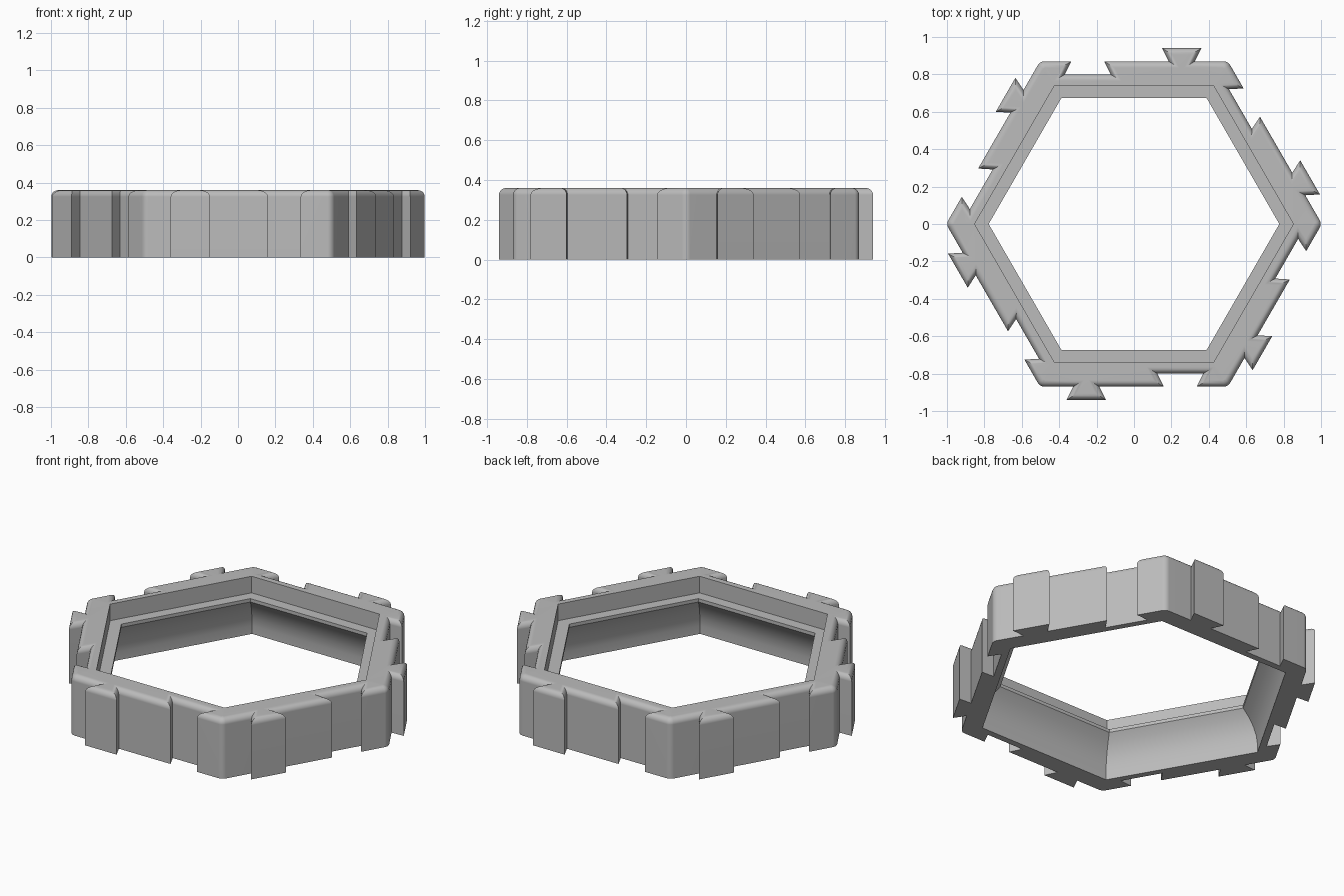
import bpy
import bmesh
import math
from mathutils import Vector, Matrix

cube = bpy.data.objects.get("Cube")
if cube:
    bpy.data.objects.remove(cube, do_unlink=True)

HEIGHT = 0.36
FACE = 0.87        # distance from centre to each outer side
TOOTH = 0.07       # depth of dovetails
FLARE = 0.035      # undercut of dovetails
FILLET = 0.035
ROUND = 0.04       # corner rounding


def corner_arc():
    """Rounded corner at the start of the upper side, running clockwise."""
    corner_x = -FACE * math.tan(math.pi / 6)
    cx = corner_x + ROUND * math.tan(math.pi / 6)
    cy = FACE - ROUND
    return [(cx + ROUND * math.cos(a), cy + ROUND * math.sin(a))
            for a in (math.radians(150 - 20 * i) for i in range(4))]


def outer_outline():
    """Six identical sides, each with one socket and one tab."""
    floor, tip = FACE - TOOTH, FACE + TOOTH
    side = corner_arc() + [
        (-0.335, FACE), (-0.335 - FLARE, floor),
        (-0.16 + FLARE, floor), (-0.16, FACE),
        (0.15 + FLARE, FACE), (0.15, tip),
        (0.36, tip), (0.36 - FLARE, FACE)]
    points = []
    for k in range(6):
        turn = Matrix.Rotation(-k * math.pi / 3, 2)
        points += [turn @ Vector(p) for p in side]
    return points


def inset(points, distance):
    """Move a clockwise outline inward with mitred corners."""
    result = []
    for i, p in enumerate(points):
        a = (p - points[i - 1]).normalized()
        b = (points[(i + 1) % len(points)] - p).normalized()
        n1, n2 = Vector((a.y, -a.x)), Vector((b.y, -b.x))
        result.append(p + (n1 + n2) * (distance / (1 + n1.dot(n2))))
    return result


def hexagon(apothem):
    r = apothem / math.cos(math.pi / 6)
    return [Vector((r * math.cos(k * math.pi / 3), -r * math.sin(k * math.pi / 3)))
            for k in range(6)]


def loft(bm, sections):
    """Join stacked outlines with quads; return first and last rim edges."""
    loops = [[bm.verts.new((p.x, p.y, z)) for p in pts] for pts, z in sections]
    n = len(loops[0])
    for low, high in zip(loops, loops[1:]):
        for i in range(n):
            j = (i + 1) % n
            bm.faces.new((low[i], low[j], high[j], high[i]))
    return [[bm.edges.get((loop[i], loop[(i + 1) % n])) for i in range(n)]
            for loop in (loops[0], loops[-1])]


bm = bmesh.new()

# Outer wall with a rounded upper edge
outline = outer_outline()
outer = [(outline, 0)]
for i in range(6):
    a = i * math.pi / 10
    outer.append((inset(outline, FILLET * (1 - math.cos(a))),
                  HEIGHT - FILLET * (1 - math.sin(a))))
outer_low, outer_high = loft(bm, outer)

# Inner wall: coved underside, lip, ledge and upper recess
profile = [(0.762, 0), (0.762, 0.05), (0.755, 0.10), (0.737, 0.15),
           (0.708, 0.20), (0.673, 0.24), (0.673, 0.26),
           (0.738, 0.26), (0.738, HEIGHT)]
inner_low, inner_high = loft(bm, [(hexagon(a), z) for a, z in profile])

# Flat rims
for edges in (outer_low + inner_low, outer_high + inner_high):
    bmesh.ops.triangle_fill(bm, use_beauty=True, edges=edges)
bmesh.ops.recalc_face_normals(bm, faces=bm.faces)

mesh = bpy.data.meshes.new("hex_frame")
bm.to_mesh(mesh)
bm.free()
frame = bpy.data.objects.new("hex_frame", mesh)
bpy.context.collection.objects.link(frame)

# Plain grey
grey = bpy.data.materials.new("plain_grey")
grey.use_nodes = True
colour = (0.5, 0.5, 0.5, 1)
grey.diffuse_color = colour
grey.node_tree.nodes["Principled BSDF"].inputs["Base Color"].default_value = colour
mesh.materials.append(grey)

# Smooth fillets and cove, crisp edges
bpy.ops.object.select_all(action='DESELECT')
frame.select_set(True)
bpy.context.view_layer.objects.active = frame
bpy.ops.object.shade_smooth_by_angle(angle=math.radians(30))
weighted = frame.modifiers.new("weighted_normals", 'WEIGHTED_NORMAL')
weighted.keep_sharp = True
